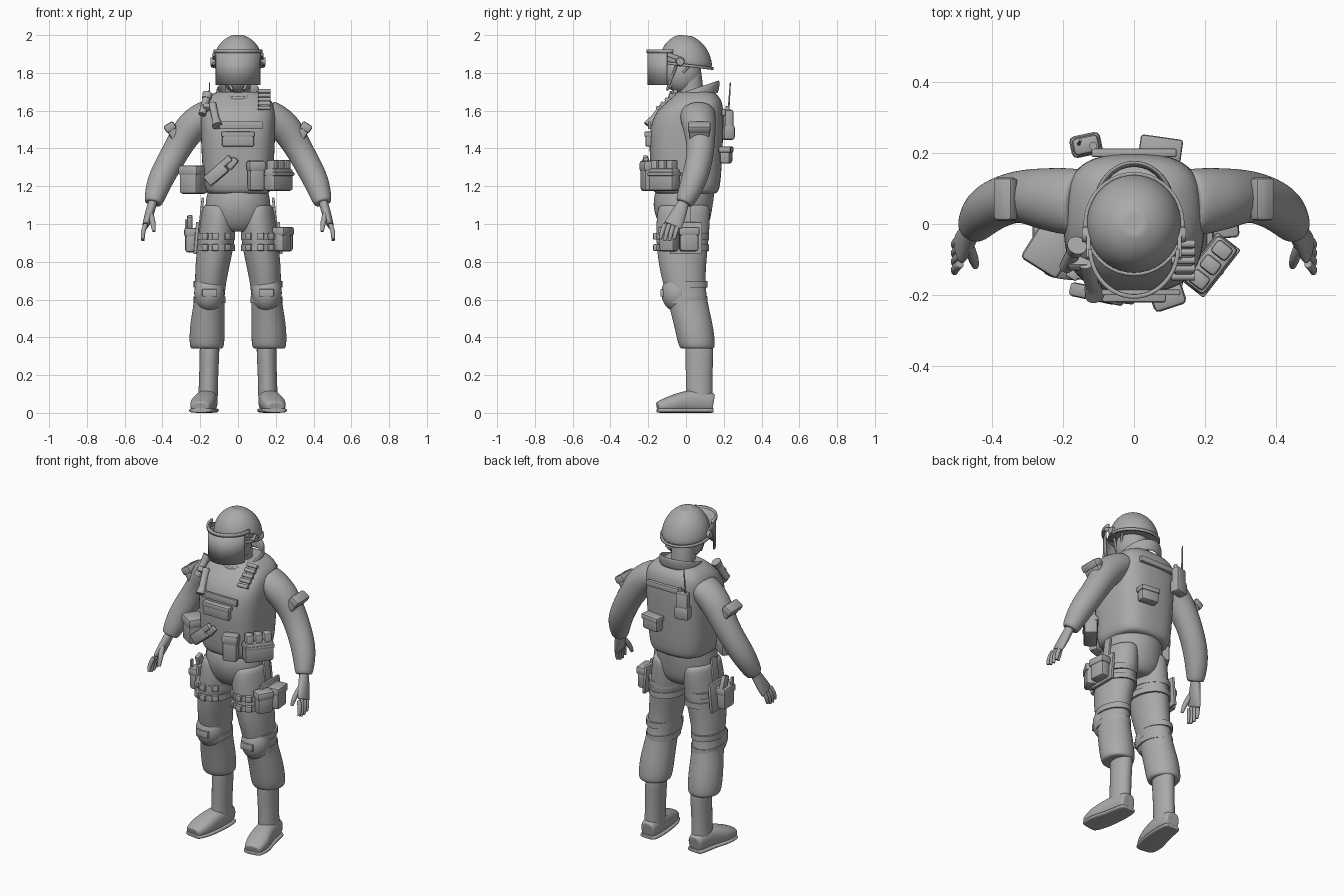
import bpy, bmesh, math
from math import sin, cos, radians
from mathutils import Vector, Matrix, Euler

cube = bpy.data.objects.get("Cube")
if cube:
    bpy.data.objects.remove(cube, do_unlink=True)

# Single flat colour
grey = bpy.data.materials.new("plain grey")
grey.use_nodes = True
grey.diffuse_color = (.4, .4, .4, 1)
for node in grey.node_tree.nodes:
    if node.type == 'BSDF_PRINCIPLED':
        node.inputs["Base Color"].default_value = grey.diffuse_color

X, Y, Z = Matrix.Identity(3)


def finish(name, bm, mirror=False, smooth=False, thick=0):
    """Turn a bmesh into a shaded object with its modifiers."""
    bmesh.ops.recalc_face_normals(bm, faces=bm.faces)
    mesh = bpy.data.meshes.new(name)
    bm.to_mesh(mesh)
    bm.free()
    mesh.materials.append(grey)
    mesh.shade_smooth()
    if not smooth:
        mesh.set_sharp_from_angle(angle=radians(40))
    obj = bpy.data.objects.new(name, mesh)
    bpy.context.collection.objects.link(obj)
    if mirror:
        obj.modifiers.new("mirror", 'MIRROR').use_mirror_merge = False
    if thick:
        shell = obj.modifiers.new("shell", 'SOLIDIFY')
        shell.thickness, shell.offset = thick, 0
    if smooth:
        subdivision = obj.modifiers.new("subdivision", 'SUBSURF')
        subdivision.levels = subdivision.render_levels = 2
    return obj


def loft(name, rings, sides=16, power=1, along=None, slope=0, cap=True,
         mirror=False, smooth=True, thick=0):
    """Skin rings of (centre, radius, radius); 'along' makes them follow the path."""
    bm = bmesh.new()
    centres = [Vector(ring[:3]) for ring in rings]
    loops = []

    def add_loop(i, scale):
        u, v = X, Y
        if along:
            path = centres[min(i + 1, len(rings) - 1)] - centres[max(i - 1, 0)]
            path.normalize()
            v = (along - path * along.dot(path)).normalized()
            u = path.cross(v)
        loop = []
        for k in range(sides):
            c, s = cos(math.tau * k / sides), sin(math.tau * k / sides)
            c = math.copysign(abs(c) ** power, c) * scale * rings[i][3]
            s = math.copysign(abs(s) ** power, s) * scale * rings[i][-1]
            co = centres[i] + u * c + v * s
            co.z += slope * (co.y - centres[i].y)
            loop.append(bm.verts.new(co))
        loops.append(loop)

    if cap:
        add_loop(0, .8)
    for i in range(len(rings)):
        add_loop(i, 1)
    if cap:
        add_loop(len(rings) - 1, .8)
        bm.faces.new(loops[0])
        bm.faces.new(loops[-1])
    for a, b in zip(loops, loops[1:]):
        for k in range(sides):
            bm.faces.new((a[k - 1], a[k], b[k], b[k - 1]))
    return finish(name, bm, mirror, smooth, thick)


def ball(name, loc, radii, mirror=False):
    bm = bmesh.new()
    place = Matrix.Translation(loc) @ Matrix.Diagonal((*radii, 1))
    bmesh.ops.create_uvsphere(bm, u_segments=32, v_segments=20, radius=1, matrix=place)
    return finish(name, bm, mirror)


def box(name, loc, size, yaw=0, pitch=0, roll=0, mirror=False):
    """Rounded box, turned by degrees."""
    bm = bmesh.new()
    bmesh.ops.create_cube(bm, size=1, matrix=Matrix.Diagonal((*size, 1)))
    bmesh.ops.bevel(bm, geom=bm.edges[:], offset=min(.015, min(size) / 4),
                    segments=2, profile=.5, affect='EDGES')
    turn = Euler([radians(angle) for angle in (pitch, roll, yaw)])
    bm.transform(Matrix.Translation(loc) @ turn.to_matrix().to_4x4())
    return finish(name, bm, mirror)


def pouch(name, loc, size, yaw=0, roll=0, mirror=False):
    """Box with a slightly larger flap over its upper third."""
    box(name, loc, size, yaw, roll=roll, mirror=mirror)
    turn = Euler((0, radians(roll), radians(yaw))).to_matrix()
    top = Vector(loc) + turn @ Z * size[2] * .32
    flap = (size[0] + .01, size[1] + .01, size[2] * .36)
    box(name + "_flap", top, flap, yaw, roll=roll, mirror=mirror)


def rod(name, start, end, radius, tip=None, along=Y, mirror=False):
    rings = [(*start, radius), (*end, tip or radius)]
    loft(name, rings, along=along, mirror=mirror, smooth=False)


def arc(name, bottom, top, reach, grow, thick):
    """Curved plate in front of the face."""
    bm = bmesh.new()
    rows = []
    steps = 24
    for k in range(steps + 1):
        a = radians(reach) * (2 * k / steps - 1)
        x, y = (.12 + grow) * sin(a), -.065 - (.135 + grow) * cos(a)
        rows.append([bm.verts.new((x, y, z)) for z in (bottom, top)])
    for a, b in zip(rows, rows[1:]):
        bm.faces.new((a[0], b[0], b[1], a[1]))
    finish(name, bm, thick=thick)


# Torso: hips, armoured vest, neck and collar
loft("hips", [(0, 0, 1.2, .16), (0, -.02, 1.1, .18, .165),
              (0, -.01, 1, .175, .14), (0, -.01, .96, .1)])
loft("vest", [(0, 0, 1.16, .18), (0, 0, 1.3, .19), (0, 0, 1.5, .2),
              (0, .02, 1.6, .2, .18), (0, .05, 1.66, .18, .14),
              (0, .05, 1.7, .12, .1)], sides=24, power=.7)
loft("neck", [(0, .03, 1.66, .07), (0, .01, 1.84, .07)])
loft("collar", [(0, .04, 1.65, .11, .125), (0, .045, 1.72, .11, .13)],
     sides=24, slope=.33, cap=False, thick=.016)

# Head, helmet and visor
ball("head", (0, -.02, 1.8), (.085, .1, .11))
dome = [radians(angle) for angle in range(0, 90, 15)]
loft("helmet", [(0, 0, 1.84 + .163 * sin(a), .137 * cos(a), .142 * cos(a))
                for a in dome], sides=24, slope=-.12)
loft("helmet_rim", [(0, 0, z, .137, .141) for z in (1.833, 1.847)], sides=40,
     slope=-.12, cap=False, smooth=False, thick=.01)
arc("visor", 1.735, 1.915, reach=75, grow=0, thick=.006)
arc("visor_frame", 1.905, 1.925, reach=88, grow=.004, thick=.012)
rod("visor_pivot", (.12, -.03, 1.86), (.146, -.03, 1.86), .026, .02, mirror=True)
box("visor_arm", (.128, -.06, 1.885), (.012, .08, .022), pitch=-20, mirror=True)
for y in (-.05, .02):
    rod("chin_strap", (.1, y, 1.84), (.03, -.1, 1.71), .007, mirror=True)

# Arms and hands
loft("sleeve", [(.15, .06, 1.59, .08, .1), (.25, .07, 1.52, .09),
                (.31, .08, 1.42, .075), (.36, .07, 1.33, .072),
                (.42, .04, 1.22, .07), (.45, -.01, 1.11, .05)],
     along=Y, mirror=True)
loft("palm", [(.45, -.01, 1.12, .025, .03), (.47, -.04, 1.05, .025, .042),
              (.49, -.07, .99, .018, .052)], along=Y, mirror=True)
for i in range(4):
    root = Vector((.488, -.04 - .024 * i, 1))
    knuckle = root + Vector((.016, -.014, -.04))
    tip = knuckle + Vector((0, -.01, -.05 if i in (1, 2) else -.04))
    loft("finger", [(*root, .013), (*knuckle, .014), (*tip, .01)],
         sides=8, along=Y, mirror=True)
loft("thumb", [(.465, -.06, 1.06, .017), (.45, -.1, 1.01, .017),
               (.445, -.12, .96, .01)], sides=8, along=Y, mirror=True)
pouch("arm_pouch", (.34, .07, 1.48), (.05, .11, .12), roll=32, mirror=True)

# Legs and boots
loft("trouser_leg", [(.1, -.01, 1.1, .09, .145), (.11, -.02, .93, .102, .145),
                     (.14, -.02, .76, .092, .125), (.15, 0, .62, .076, .106),
                     (.163, .04, .47, .096, .106), (.165, .06, .34, .095, .1)],
     mirror=True)
loft("boot_shaft", [(.15, .07, .36, .056, .08), (.155, .07, .2, .05, .07),
                    (.16, .07, .04, .055, .075)], mirror=True)
foot = [(.158, .145, .045, .052), (.16, .08, .056, .064), (.17, 0, .06, .06),
        (.19, -.08, .07, .046), (.2, -.15, .05, .03)]
loft("boot_foot", [(x, y, h, w, h) for x, y, w, h in foot],
     power=.8, along=Z, mirror=True)
loft("boot_sole", [(x, y, .013, w + .006, .013) for x, y, w, h in foot],
     power=.6, along=Z, mirror=True)


def strap(name, x, y, z, rx, ry):
    half = .017
    loft(name, [(x, y, z - half, rx, ry), (x, y, z + half, rx, ry)],
         sides=32, mirror=True, smooth=False)


# Thigh straps with buckles, knee pads with straps
for z in (.935, .875):
    strap("thigh_strap", .12, -.02, z, .105, .142)
    for angle in (-36, 0, 30):
        a = radians(angle)
        spot = (.12 + .105 * sin(a), -.02 - .142 * cos(a), z)
        box("strap_buckle", spot, (.036, .024, .036), yaw=angle, mirror=True)
for z in (.68, .6):
    strap("knee_strap", .15, 0, z, .085, .115)
ball("knee_pad", (.152, -.045, .635), (.08, .085, .1), mirror=True)
box("knee_band", (.15, -.127, .635), (.08, .018, .04), mirror=True)
box("drop_strap", (.196, 0, 1.04), (.014, .05, .2), roll=-6, mirror=True)
box("thigh_panel", (.22, 0, .925), (.018, .17, .17), roll=-5, mirror=True)

# Left thigh pouches and right thigh holster
pouch("rear_thigh_pouch", (.255, .015, .92), (.065, .1, .13), yaw=5)
pouch("front_thigh_pouch", (.235, -.09, .92), (.065, .09, .13), yaw=-30)
pouch("thigh_holster", (-.25, -.02, .915), (.06, .1, .13))
box("holster_grip", (-.255, 0, 1), (.028, .045, .09), pitch=20)
box("holster_guard", (-.275, -.05, .97), (.012, .02, .11))

# Chest details
box("chest_strip", (.015, -.192, 1.523), (.23, .016, .04))
pouch("chest_pouch", (0, -.198, 1.45), (.17, .035, .08))
box("shell_holder", (.14, -.1, 1.652), (.05, .014, .12), pitch=-48)
for i in range(5):
    y, z = -.148 + .023 * i, 1.615 + .022 * i
    rod("shell", (.105, y, z), (.172, y, z), .011)
for name, top, bottom in (("torch", (-.16, -.06, 1.69), (-.19, -.12, 1.58)),
                          ("light", (-.11, -.2, 1.52), (-.135, -.11, 1.635))):
    rod(name + "_body", top, bottom, .02, along=X)
    rod(name + "_head", top, Vector(top).lerp(Vector(bottom), .25), .028, .023, along=X)
box("torch_mount", (-.155, -.105, 1.615), (.06, .05, .03), pitch=-40)

# Front waist gear
pouch("waist_pouch", (.095, -.205, 1.255), (.085, .055, .16), yaw=18)
turn = 52
side = Vector((cos(radians(turn)), sin(radians(turn)), 0))
middle = Vector((.215, -.115, 1.235))
box("magazine_pouch", middle, (.165, .075, .12), turn)
box("magazine_band", middle + Z * .03, (.17, .083, .02), turn)
for i in (-1, 0, 1):
    box("magazine", middle + side * (.052 * i) + Z * .055, (.044, .055, .1), turn)
box("waist_holster", (-.115, -.195, 1.265), (.13, .04, .065), yaw=-12, roll=-40)
box("pistol_slide", (-.075, -.208, 1.32), (.1, .028, .035), yaw=-12, roll=-40)
box("pistol_grip", (-.03, -.21, 1.32), (.035, .026, .065), yaw=-8, roll=40)
pouch("side_bag", (-.235, -.07, 1.235), (.11, .12, .15), yaw=-32)

# Back gear
box("back_handle", (0, .2, 1.59), (.24, .024, .035))
box("radio", (-.135, .222, 1.525), (.075, .05, .16), yaw=12)
box("radio_holder", (-.135, .222, 1.485), (.088, .062, .08), yaw=12)
rod("radio_knob", (-.115, .22, 1.6), (-.115, .22, 1.625), .011)
rod("antenna", (-.155, .225, 1.6), (-.15, .235, 1.75), .005, .003)
pouch("back_pouch", (.075, .212, 1.365), (.11, .055, .09), yaw=-8)
